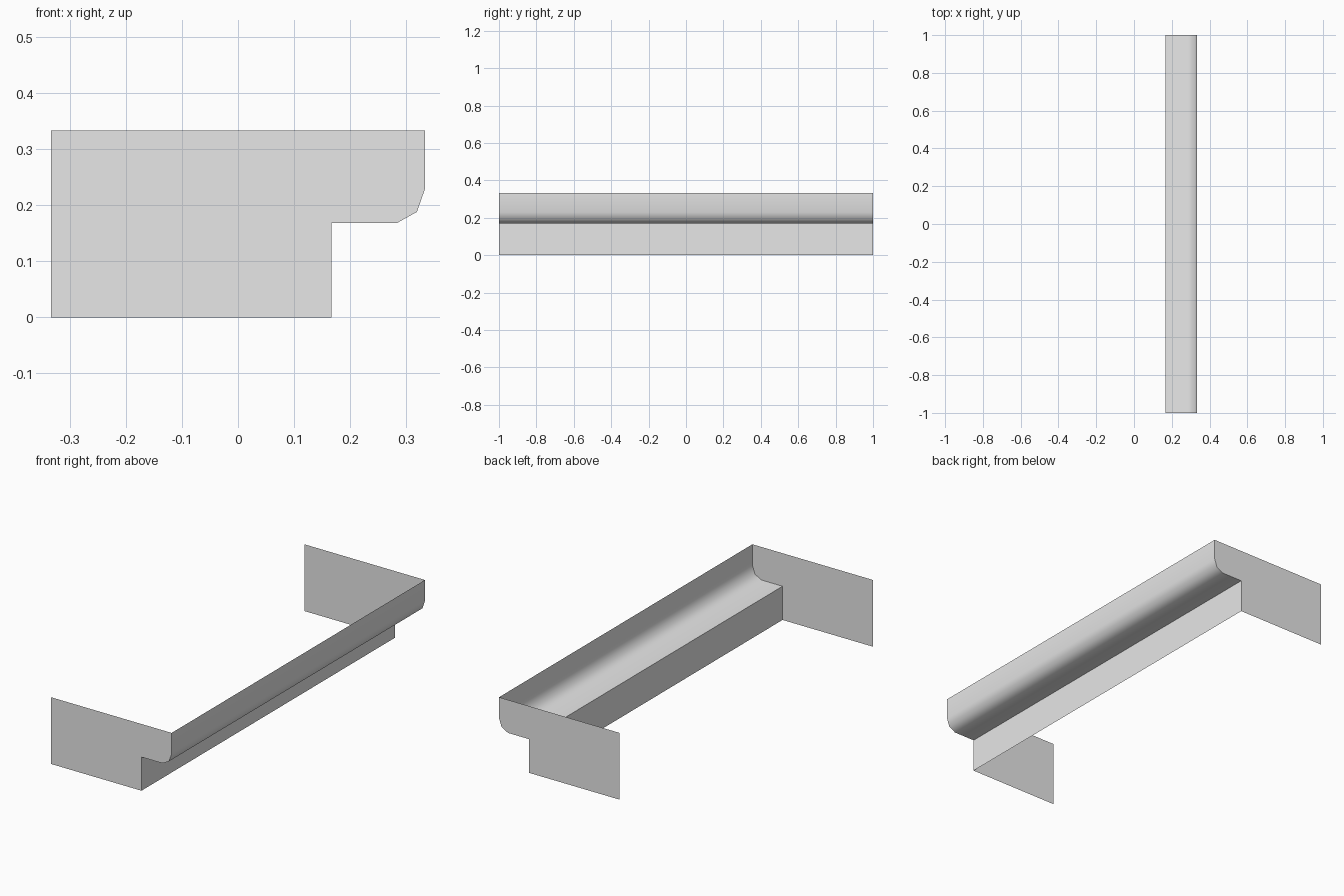
import bpy
import bmesh
import math

cube = bpy.data.objects.get("Cube")
if cube:
    bpy.data.objects.remove(cube, do_unlink=True)

HALF_LENGTH = 1.0
BACK_X = -0.3333
HEIGHT = 0.3333

# Rounded nosing section, from the foot of the riser to the top lip
NOSING = [(0.1667, 0), (0.1667, 0.1683), (0.2835, 0.1683),
          (0.319, 0.188), (0.3333, 0.229), (0.3333, HEIGHT)]

grey = bpy.data.materials.new("light grey")
grey.use_nodes = True
grey.diffuse_color = (0.8, 0.8, 0.8, 1)
grey.node_tree.nodes["Principled BSDF"].inputs["Base Color"].default_value = grey.diffuse_color


def finish(name, bm):
    """Turn a bmesh into a named grey object."""
    mesh = bpy.data.meshes.new(name)
    bm.to_mesh(mesh)
    bm.free()
    mesh.materials.append(grey)
    obj = bpy.data.objects.new(name, mesh)
    bpy.context.collection.objects.link(obj)
    return obj


# Front sheet: the section swept along the full length
bm = bmesh.new()
rows = [[bm.verts.new((x, y, z)) for x, z in NOSING]
        for y in (-HALF_LENGTH, HALF_LENGTH)]
for i in range(len(NOSING) - 1):
    bm.faces.new((rows[0][i], rows[1][i], rows[1][i + 1], rows[0][i + 1]))
sheet = finish("nosing_sheet", bm)
bpy.ops.object.select_all(action='DESELECT')
sheet.select_set(True)
bpy.context.view_layer.objects.active = sheet
bpy.ops.object.shade_smooth_by_angle(angle=math.radians(60))

# Flat end plates sharing the same outline
outline = [(BACK_X, 0)] + NOSING + [(BACK_X, HEIGHT)]
for name, side in (("front_end_plate", -1), ("back_end_plate", 1)):
    bm = bmesh.new()
    verts = [bm.verts.new((x, side * HALF_LENGTH, z)) for x, z in outline]
    bm.faces.new(verts if side < 0 else verts[::-1])
    finish(name, bm)
